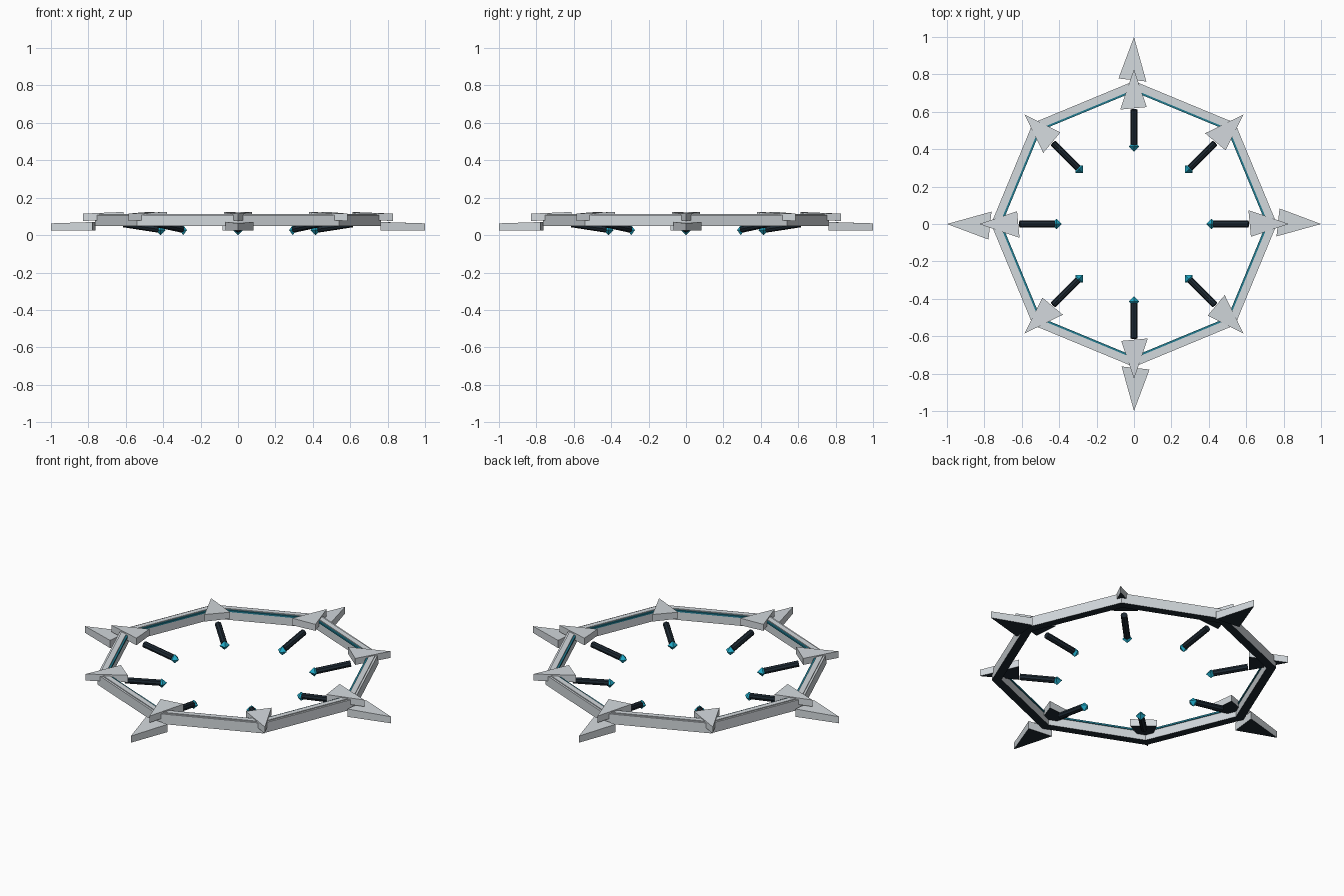
import bpy, bmesh, math
from mathutils import Matrix, Vector

if "Cube" in bpy.data.objects:
    bpy.data.objects.remove(bpy.data.objects["Cube"])


def material(name, rgb):
    m = bpy.data.materials.new(name)
    m.diffuse_color = (*rgb, 1)
    m.use_nodes = True
    m.node_tree.nodes["Principled BSDF"].inputs["Base Color"].default_value = m.diffuse_color
    return m


GREY = material("pale grey", (0.65, 0.69, 0.72))
DARK = material("near black", (0.012, 0.021, 0.031))
TEAL = material("teal", (0.015, 0.42, 0.60))
DEEP = material("deep teal", (0.015, 0.20, 0.28))


def finish(name, bm, mats, angle=0.0, rule=None):
    """Turn a bmesh into an object rotated about the centre."""
    bmesh.ops.recalc_face_normals(bm, faces=bm.faces)
    bm.normal_update()
    if rule:
        for f in bm.faces:
            f.material_index = rule(f)
    bm.transform(Matrix.Rotation(angle, 4, 'Z'))
    me = bpy.data.meshes.new(name)
    bm.to_mesh(me)
    bm.free()
    for m in mats:
        me.materials.append(m)
    ob = bpy.data.objects.new(name, me)
    bpy.context.collection.objects.link(ob)
    return ob


def underside(f):
    return 1 if f.normal.z < -0.8 else 0


def spike(name, bottom, top, angle):
    """Flat arrowhead prism from a lower and an upper triangle."""
    bm = bmesh.new()
    lo = [bm.verts.new(p) for p in bottom]
    hi = [bm.verts.new(p) for p in top]
    bm.faces.new(lo)
    bm.faces.new(hi)
    for i in range(3):
        j = (i + 1) % 3
        bm.faces.new((lo[i], lo[j], hi[j], hi[i]))
    finish(name, bm, [GREY, DARK], angle, underside)


def ring_bar(angle):
    """One mitred side of the octagon: stepped rim outside, thin strip inside."""
    profile = [(0.658, 0.048), (0.706, 0.048), (0.706, 0.107), (0.695, 0.107),
               (0.695, 0.112), (0.664, 0.112), (0.664, 0.107), (0.653, 0.107),
               (0.653, 0.097), (0.658, 0.097)]
    bm = bmesh.new()
    ends = []
    for s in (-1, 1):
        k = s * math.tan(math.pi / 8)
        ends.append([bm.verts.new((a, a * k, z)) for a, z in profile])
        bm.faces.new(ends[-1])
    n = len(profile)
    for i in range(n):
        j = (i + 1) % n
        bm.faces.new((ends[0][i], ends[0][j], ends[1][j], ends[1][i]))

    def rule(f):
        c = f.calc_center_median()
        if f.normal.z < -0.8 and c.z < 0.06:
            return 1                      # dark underside
        return 2 if c.x < 0.66 and c.z > 0.09 else 0   # inner strip
    finish("ring_bar", bm, [GREY, DARK, DEEP], angle, rule)


def rod(angle):
    """Slim sloping prong pointing to the centre."""
    a, b = Vector((0.425, 0, 0.031)), Vector((0.612, 0, 0.060))
    bm = bmesh.new()
    bmesh.ops.create_cone(bm, cap_ends=True, segments=8, radius1=0.018,
                          radius2=0.018, depth=(b - a).length)
    q = (b - a).to_track_quat('Z', 'Y').to_matrix().to_4x4()
    bm.transform(Matrix.Translation((a + b) / 2) @ q)
    finish("prong", bm, [DARK], angle)


def gem(angle):
    """Octahedral tip on the prong."""
    bm = bmesh.new()
    r, h = 0.028, 0.027
    ring = [bm.verts.new((0.414 + x * r, y * r, h))
            for x, y in ((1, 0), (0, 1), (-1, 0), (0, -1))]
    for z in (0, 2 * h):
        tip = bm.verts.new((0.414, 0, z))
        for i in range(4):
            bm.faces.new((ring[i], ring[(i + 1) % 4], tip))
    finish("gem_tip", bm, [TEAL], angle)


for i in range(8):
    ang = i * math.pi / 4
    ring_bar(ang + math.pi / 8)
    rod(ang)
    gem(ang)
    # arrowheads lying on every corner
    spike("corner_spike",
          [(0.828, 0, 0.076), (0.612, 0.074, 0.082), (0.625, -0.068, 0.082)],
          [(0.828, 0, 0.115), (0.612, 0.074, 0.124), (0.625, -0.068, 0.120)], ang)
    # larger points outside the four main corners
    if i % 2 == 0:
        spike("outer_spike",
              [(1.0, 0, 0.024), (0.778, 0.083, 0.024), (0.762, -0.066, 0.024)],
              [(1.0, 0, 0.063), (0.778, 0.083, 0.070), (0.762, -0.066, 0.070)], ang)
